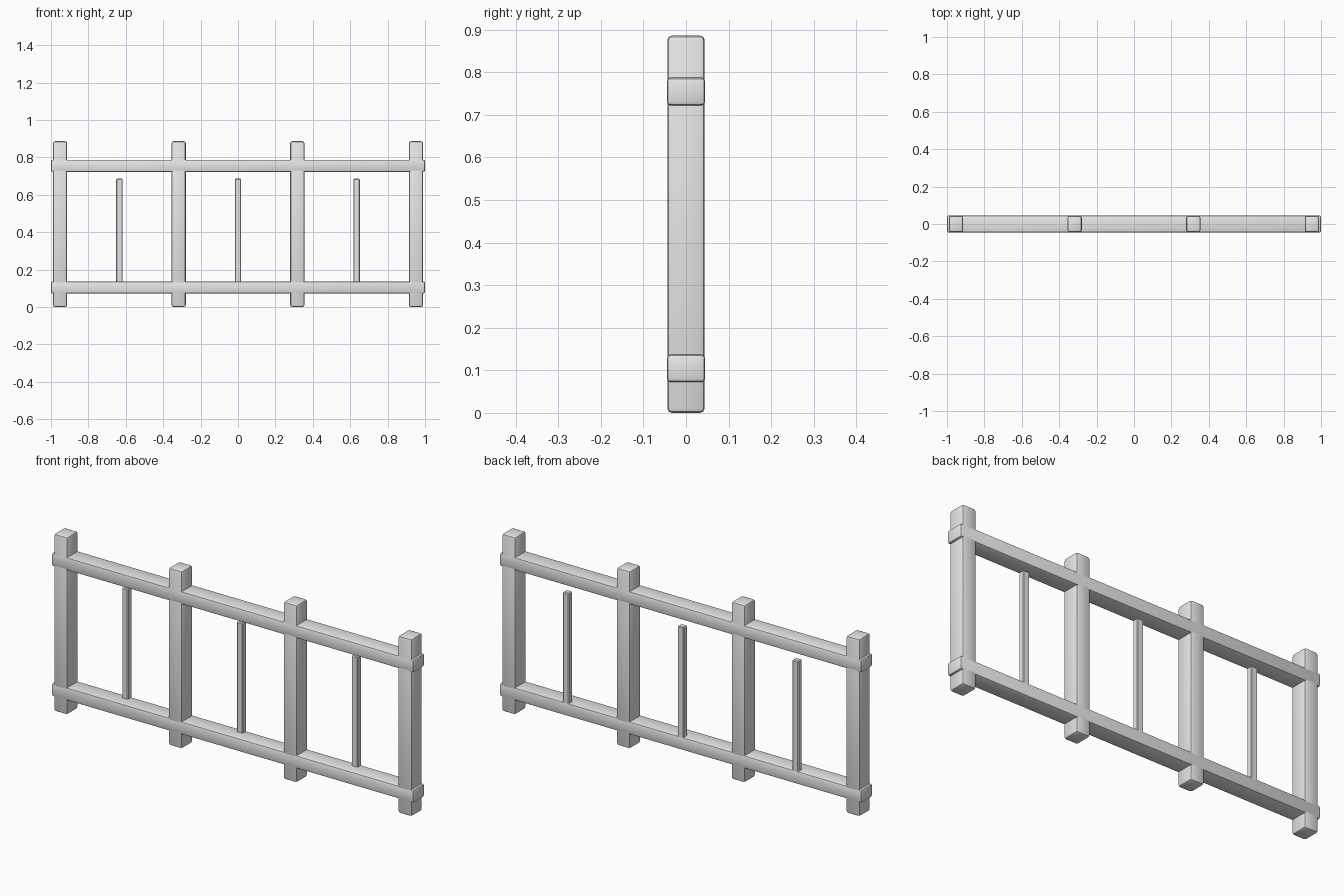
import bpy

if "Cube" in bpy.data.objects:
    bpy.data.objects.remove(bpy.data.objects["Cube"])

grey = bpy.data.materials.new("light_grey")
grey.diffuse_color = (0.8, 0.8, 0.8, 1.0)
grey.use_nodes = True
grey.node_tree.nodes["Principled BSDF"].inputs["Base Color"].default_value = grey.diffuse_color


def beam(name, x, y, z, bevel, segments=2):
    """Bevelled box spanning the (low, high) pairs x, y, z."""
    spans = (x, y, z)
    bpy.ops.mesh.primitive_cube_add(size=1, location=[(a + b) / 2 for a, b in spans])
    ob = bpy.context.object
    ob.name = name
    ob.scale = [b - a for a, b in spans]
    bpy.ops.object.transform_apply(location=False, rotation=False, scale=True)
    ob.data.materials.append(grey)
    mod = ob.modifiers.new("rounded_edges", 'BEVEL')
    mod.width = bevel
    mod.segments = segments
    bpy.ops.object.modifier_apply(modifier=mod.name)
    bpy.ops.object.shade_smooth_by_angle()
    return ob


SPACING = 0.634

# Four upright posts
for i in range(4):
    cx = (i - 1.5) * SPACING
    beam(f"post_{i + 1}", (cx - 0.038, cx + 0.038), (-0.044, 0.044), (0, 0.886), 0.011)

# Two long horizontal rails
for name, low in (("bottom_rail", 0.072), ("top_rail", 0.722)):
    beam(name, (-1, 1), (-0.045, 0.045), (low, low + 0.065), 0.009)

# Thin bars standing on the bottom rail, set towards the back
for i in range(3):
    cx = (i - 1) * SPACING
    beam(f"thin_bar_{i + 1}", (cx - 0.017, cx + 0.017), (0.013, 0.043), (0.10, 0.686), 0.004, 1)
